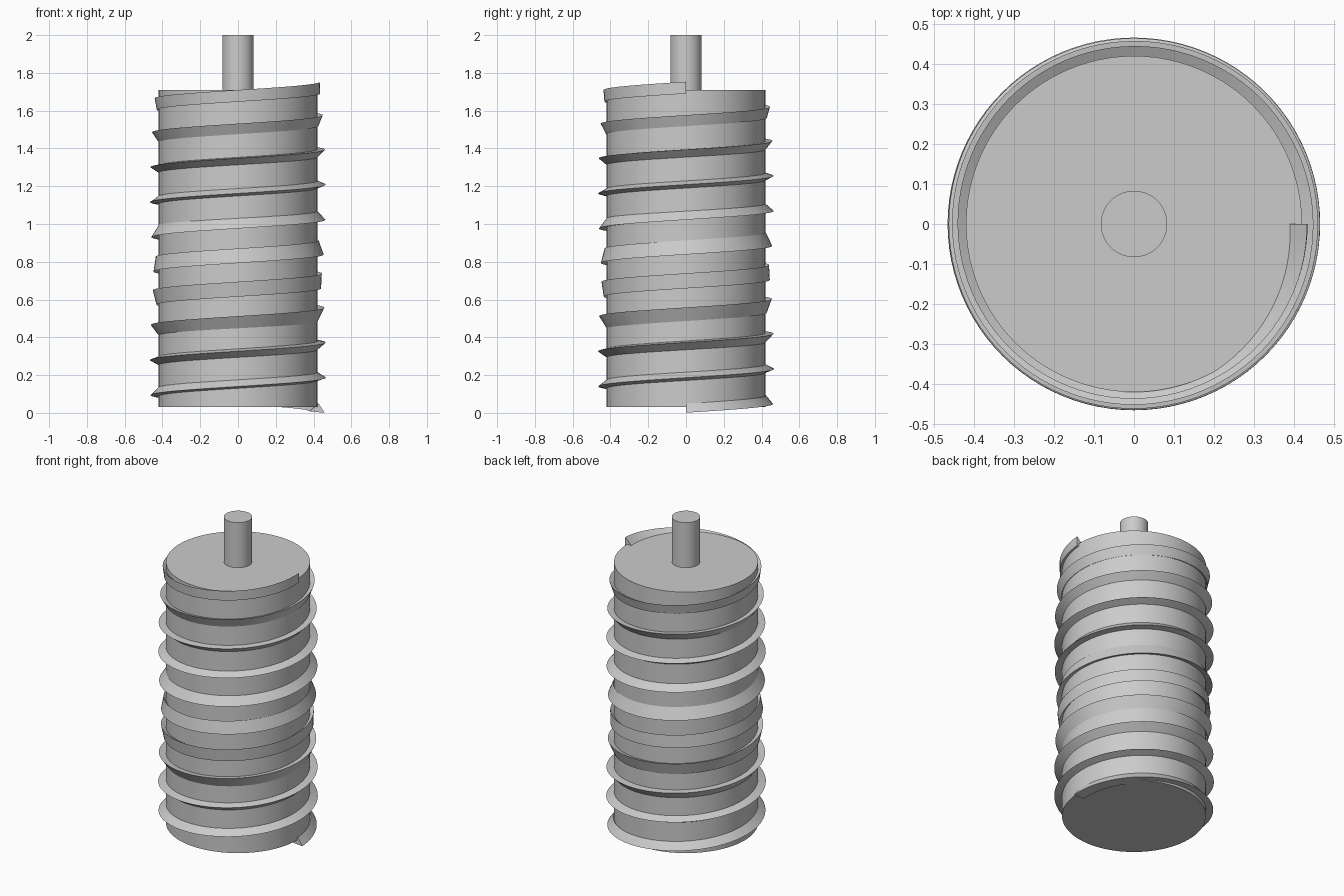
import bpy, bmesh, math
from mathutils import Vector

cube = bpy.data.objects.get("Cube")
if cube:
    bpy.data.objects.remove(cube, do_unlink=True)

# Single plain grey finish
grey = bpy.data.materials.new("plain_grey")
grey.use_nodes = True
colour = (0.6, 0.6, 0.6, 1.0)
grey.diffuse_color = colour
for node in grey.node_tree.nodes:
    if node.type == 'BSDF_PRINCIPLED':
        node.inputs["Base Color"].default_value = colour


def finish(obj):
    """Give the part its material and smooth shading with sharp edges."""
    obj.data.materials.clear()
    obj.data.materials.append(grey)
    bpy.ops.object.select_all(action='DESELECT')
    obj.select_set(True)
    bpy.context.view_layer.objects.active = obj
    bpy.ops.object.shade_smooth_by_angle(angle=math.radians(30))


def cylinder(name, radius, bottom, top, sides):
    bpy.ops.mesh.primitive_cylinder_add(
        vertices=sides, radius=radius, depth=top - bottom,
        location=(0, 0, (bottom + top) / 2))
    obj = bpy.context.object
    obj.name = name
    finish(obj)
    return obj


# Solid barrel and drive shaft
BODY_RADIUS, BODY_BOTTOM, BODY_TOP = 0.42, 0.03, 1.71
cylinder("barrel", BODY_RADIUS, BODY_BOTTOM, BODY_TOP, 128)
cylinder("drive_shaft", 0.083, BODY_TOP, 2.0, 64)

# Helical thread: a triangular section that slowly rolls as it climbs
TURNS, STEPS = 10, 96
START_Z, END_Z = 0.026, 1.71
PITCH = (END_Z - START_Z) / TURNS
ROLL = PITCH / BODY_RADIUS            # radians of roll per turn
CORNERS = [(-33, 0.046), (76, 0.024), (204, 0.045)]   # angle, reach

bm = bmesh.new()
rings = []
for i in range(TURNS * STEPS + 1):
    turn = i / STEPS
    a = turn * math.tau
    outward = Vector((math.cos(a), math.sin(a), 0))
    centre = outward * BODY_RADIUS + Vector((0, 0, START_Z + PITCH * turn))
    ring = []
    for angle, reach in CORNERS:
        b = math.radians(angle) + ROLL * turn
        offset = outward * math.cos(b) + Vector((0, 0, math.sin(b)))
        ring.append(bm.verts.new(centre + offset * reach))
    rings.append(ring)

for low, high in zip(rings, rings[1:]):
    for k in range(3):
        n = (k + 1) % 3
        bm.faces.new((low[k], low[n], high[n], high[k]))
bm.faces.new(rings[0])
bm.faces.new(rings[-1])
bmesh.ops.recalc_face_normals(bm, faces=bm.faces)

mesh = bpy.data.meshes.new("helical_thread")
bm.to_mesh(mesh)
bm.free()
thread = bpy.data.objects.new("helical_thread", mesh)
bpy.context.collection.objects.link(thread)
finish(thread)
